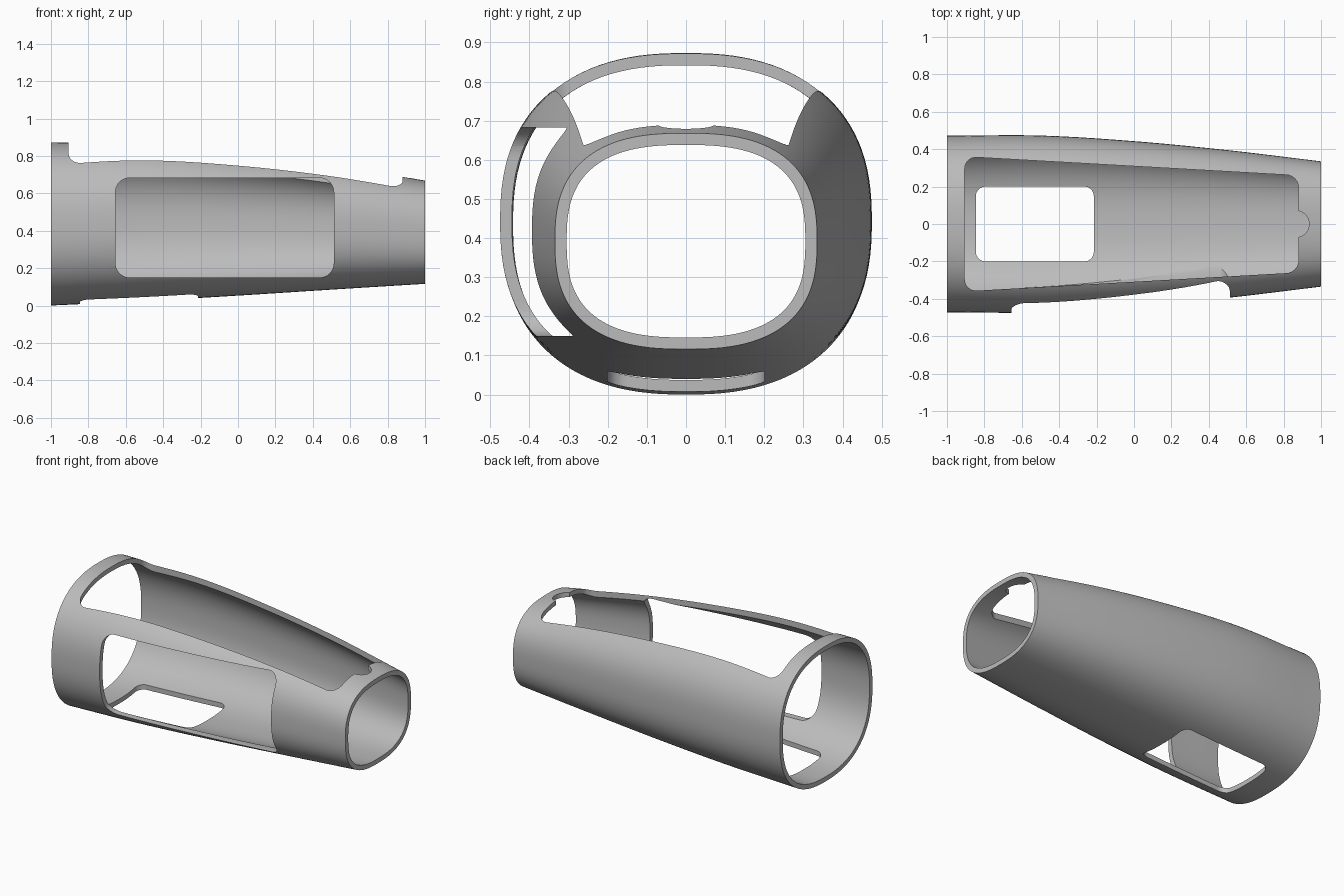
import bpy, bmesh, math
from mathutils import Vector, Matrix

cube = bpy.data.objects.get("Cube")
if cube:
    bpy.data.objects.remove(cube, do_unlink=True)

WALL = 0.03
RING, STEPS = 112, 48
# Evenly spaced stations from the wide end to the narrow end
HALF_WIDTH = [0.472, 0.473, 0.443, 0.395, 0.335]
BOTTOM = [0.0, 0.024, 0.053, 0.085, 0.116]
TOP = [0.873, 0.864, 0.82, 0.755, 0.668]


def smooth_sample(vals, t):
    """Catmull-Rom curve through the stations, t from 0 to 1."""
    p = [2 * vals[0] - vals[1]] + vals + [2 * vals[-1] - vals[-2]]
    i = min(int(t * (len(vals) - 1)), len(vals) - 2)
    u = t * (len(vals) - 1) - i
    a, b, c, d = p[i:i + 4]
    return b + u * (c - a + u * (2*a - 5*b + 4*c - d + u * (3*(b - c) + d - a))) / 2


def section(t, inset):
    """Rounded-oval outline at t, moved inward along its normal."""
    w, lo, hi = (smooth_sample(v, t) for v in (HALF_WIDTH, BOTTOM, TOP))
    h, mid, n = (hi - lo) / 2, (hi + lo) / 2, 2.4 + 0.2 * t
    pts = []
    for k in range(RING):
        ang = math.tau * (k + 0.5) / RING
        c, s = math.cos(ang), math.sin(ang)
        y = w * math.copysign(abs(c) ** (2 / n), c)
        z = h * math.copysign(abs(s) ** (2 / n), s)
        ny = math.copysign(abs(y / w) ** (n - 1) / w, y)
        nz = math.copysign(abs(z / h) ** (n - 1) / h, z)
        ln = math.hypot(ny, nz)
        pts.append(Vector((2 * t - 1, y - inset * ny / ln, mid + z - inset * nz / ln)))
    return pts


def add_object(name, bm):
    bmesh.ops.recalc_face_normals(bm, faces=bm.faces)
    mesh = bpy.data.meshes.new(name)
    bm.to_mesh(mesh)
    bm.free()
    obj = bpy.data.objects.new(name, mesh)
    bpy.context.collection.objects.link(obj)
    return obj


def cutter(name, outline, radius, low, high, sideways=False):
    """Prism with rounded corners, upright or running along y."""
    bm = bmesh.new()
    verts = [bm.verts.new((u, v, low)) for u, v in outline]
    bm.faces.new(verts)
    bmesh.ops.bevel(bm, geom=verts, offset=radius, segments=8, profile=0.5, affect='VERTICES')
    out = bmesh.ops.extrude_face_region(bm, geom=bm.faces[:])
    moved = [g for g in out["geom"] if isinstance(g, bmesh.types.BMVert)]
    bmesh.ops.translate(bm, verts=moved, vec=(0, 0, high - low))
    if sideways:
        bmesh.ops.rotate(bm, verts=bm.verts, matrix=Matrix.Rotation(math.pi / 2, 3, 'X'))
    obj = add_object(name, bm)
    obj.hide_render = True
    return obj


def rectangle(u0, u1, v0, v1):
    return [(u0, v0), (u1, v0), (u1, v1), (u0, v1)]


# Tapered sleeve: outer skin out, inner skin back, joined at both rims
bm = bmesh.new()
stations = [(i / STEPS, 0) for i in range(STEPS + 1)]
stations += [(i / STEPS, WALL) for i in reversed(range(STEPS + 1))]
rings = [[bm.verts.new(p) for p in section(*s)] for s in stations]
for j, ring in enumerate(rings):
    nxt = rings[(j + 1) % len(rings)]
    for k in range(RING):
        m = (k + 1) % RING
        bm.faces.new((ring[k], ring[m], nxt[m], nxt[k]))
sleeve = add_object("tapered_sleeve", bm)

# Openings: long top window with thumb notch, front window, floor window
top_outline = [(-0.905, -0.36), (0.88, -0.259), (0.88, 0.259), (-0.905, 0.36)]
notch = [(0.87 + 0.066 * math.cos(a), 0.07 * math.sin(a))
         for a in (math.tau * i / 32 for i in range(32))]
cutters = [
    cutter("top_window_cutter", top_outline, 0.065, 0.4, 1.2),
    cutter("notch_cutter", notch, 0.001, 0.45, 1.1),
    cutter("front_window_cutter", rectangle(-0.655, 0.512, 0.15, 0.682), 0.075, 0.03, 0.8, True),
    cutter("floor_window_cutter", rectangle(-0.845, -0.215, -0.2, 0.2), 0.05, -0.3, 0.25),
]
for c in cutters:
    mod = sleeve.modifiers.new(c.name, 'BOOLEAN')
    mod.operation, mod.solver, mod.object = 'DIFFERENCE', 'EXACT', c

# Bake the cuts and drop the helpers
bpy.context.view_layer.update()
graph = bpy.context.evaluated_depsgraph_get()
cut_mesh = bpy.data.meshes.new_from_object(sleeve.evaluated_get(graph))
sleeve.modifiers.clear()
sleeve.data = cut_mesh
for c in cutters:
    bpy.data.objects.remove(c, do_unlink=True)

# Plain grey material
grey = bpy.data.materials.new("mid_grey")
grey.use_nodes = True
colour = (0.5, 0.5, 0.5, 1)
grey.diffuse_color = colour
grey.node_tree.nodes["Principled BSDF"].inputs["Base Color"].default_value = colour
sleeve.data.materials.clear()
sleeve.data.materials.append(grey)

bpy.ops.object.select_all(action='DESELECT')
sleeve.select_set(True)
bpy.context.view_layer.objects.active = sleeve
bpy.ops.object.shade_smooth_by_angle(angle=math.radians(30))
